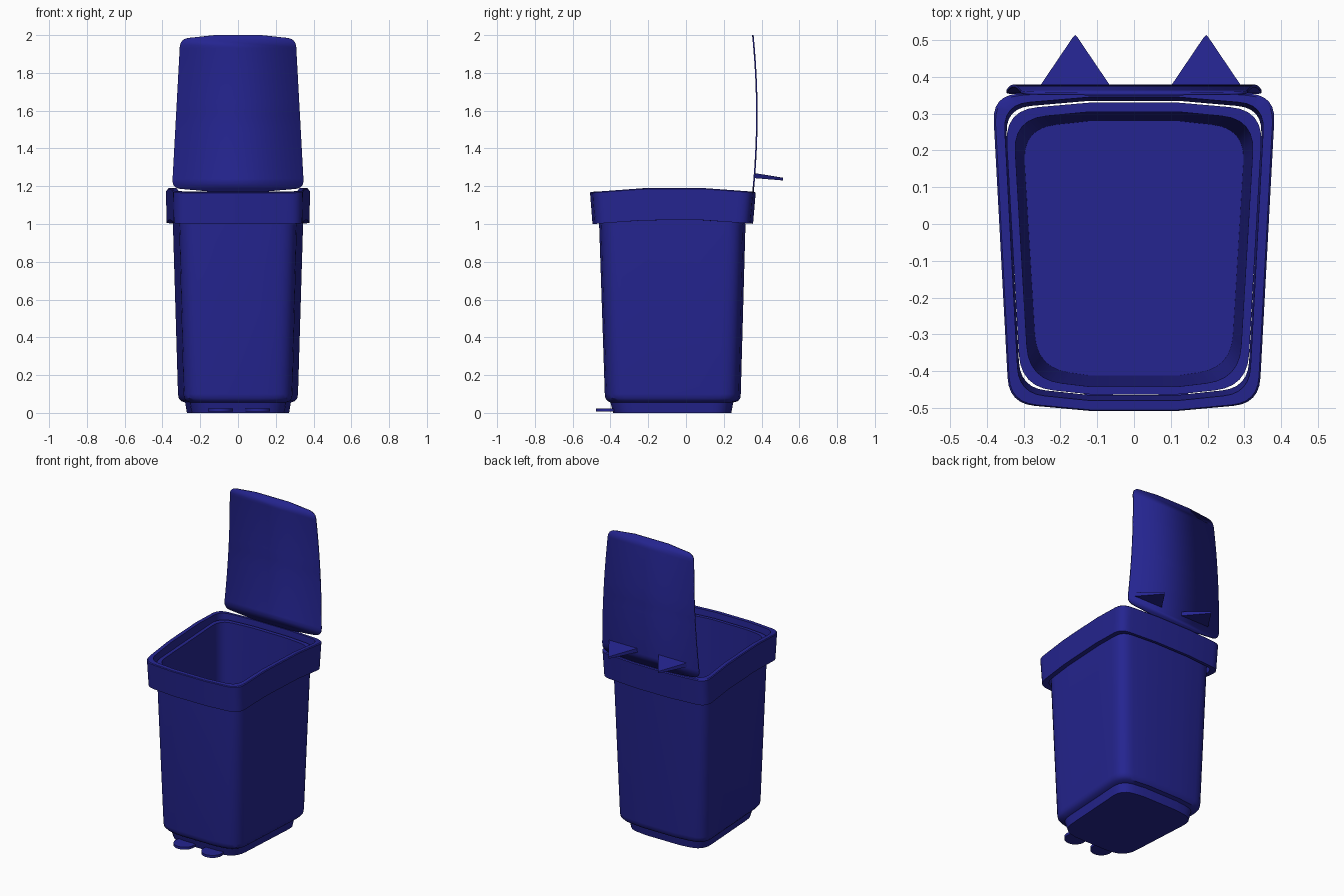
import bpy, bmesh
from mathutils import Vector

if "Cube" in bpy.data.objects:
    bpy.data.objects.remove(bpy.data.objects["Cube"])

blue = bpy.data.materials.new("navy blue plastic")
blue.diffuse_color = (0.018, 0.018, 0.28, 1)
blue.use_nodes = True
blue.node_tree.nodes["Principled BSDF"].inputs["Base Color"].default_value = blue.diffuse_color


def finish(name, bm, angle=35):
    bmesh.ops.recalc_face_normals(bm, faces=bm.faces)
    mesh = bpy.data.meshes.new(name)
    bm.to_mesh(mesh)
    bm.free()
    ob = bpy.data.objects.new(name, mesh)
    bpy.context.collection.objects.link(ob)
    mesh.materials.append(blue)
    bpy.ops.object.select_all(action='DESELECT')
    ob.select_set(True)
    bpy.context.view_layer.objects.active = ob
    bpy.ops.object.shade_smooth_by_angle(angle=angle * 3.14159 / 180)
    return ob


def outline(back, front, x_back, x_front, r, bow=0.02, flat=0.12, steps=6):
    """Tapered plan with bowed ends and rounded corners, as 2D points."""
    b1, b2 = Vector((flat, back)), Vector((x_back, back - bow))
    f2, f1 = Vector((x_front, front + bow)), Vector((flat, front))

    def corner(a, c, b):
        p, q = c + (a - c).normalized() * r, c + (b - c).normalized() * r
        out = []
        for i in range(steps + 1):
            t = i / steps
            out.append(p * (1 - t) ** 2 + c * 2 * t * (1 - t) + q * t * t)
        return out

    side = [b1] + corner(b1, b2, f2)
    side += [b2.lerp(f2, t) for t in (0.3, 0.4, 0.5, 0.6, 0.7)]
    side += corner(b2, f2, f1) + [f1]
    return side + [Vector((-p.x, p.y)) for p in reversed(side)]


def loft(bm, levels, r, arch=0.0, closed=False):
    """Bridge outlines; arch lifts the middle of the long sides."""
    loops = []
    for z, back, front, xb, xf in levels:
        ring = []
        for p in outline(back, front, xb, xf, r):
            d = max(0, abs(p.y + 0.06) - 0.16)
            ring.append(bm.verts.new((p.x, p.y, z + arch * max(0, 1 - d / 0.27))))
        loops.append(ring)
    pairs = list(zip(loops, loops[1:])) + ([(loops[-1], loops[0])] if closed else [])
    for a, b in pairs:
        for i in range(len(a)):
            j = (i + 1) % len(a)
            bm.faces.new((a[i], a[j], b[j], b[i]))
    if not closed:
        bm.faces.new(loops[0])
        bm.faces.new(loops[-1])


# Bin body: stepped base, tapered outer wall, lip, inner wall and floor
bm = bmesh.new()
loft(bm, [
    (0.0, 0.24, -0.385, 0.276, 0.240),
    (0.055, 0.25, -0.40, 0.285, 0.250),
    (0.062, 0.275, -0.415, 0.306, 0.268),
    (0.078, 0.287, -0.427, 0.319, 0.280),
    (0.10, 0.29, -0.43, 0.323, 0.283),
    (1.0, 0.315, -0.46, 0.350, 0.306),
    (1.14, 0.33, -0.463, 0.351, 0.308),
    (1.14, 0.305, -0.442, 0.328, 0.286),
    (0.08, 0.28, -0.412, 0.303, 0.264)], 0.09)
finish("bin_body", bm)

# Collar around the top with arched sides
bm = bmesh.new()
loft(bm, [
    (1.0, 0.355, -0.495, 0.382, 0.337),
    (1.165, 0.369, -0.508, 0.385, 0.340),
    (1.17, 0.364, -0.505, 0.380, 0.336),
    (1.17, 0.345, -0.48, 0.355, 0.313),
    (1.0, 0.335, -0.465, 0.350, 0.309)], 0.07, arch=0.02, closed=True)
finish("rim_collar", bm)

# Open lid: thin upright panel, gently curved
bm = bmesh.new()
pts = outline(2.0, 1.17, 0.306, 0.349, 0.045)
bm.faces.new([bm.verts.new((p.x, 0, p.y)) for p in pts])
for k in range(1, 12):
    bmesh.ops.bisect_plane(bm, geom=bm.verts[:] + bm.edges[:] + bm.faces[:],
                           plane_co=(0, 0, 1.17 + 0.83 * k / 12), plane_no=(0, 0, 1))
for v in bm.verts:
    v.co.y = 0.375 - 0.12 * (v.co.z - 1.58) ** 2
lid = finish("lid", bm)
solid = lid.modifiers.new("thickness", 'SOLIDIFY')
solid.thickness = 0.008
solid.offset = 0

# Wedge handles on the back of the lid
for side, cx in (("left", -0.16), ("right", 0.196)):
    bm = bmesh.new()
    rings = []
    for z_base, z_tip in ((1.243, 1.231), (1.27, 1.245)):
        rings.append([bm.verts.new(c) for c in (
            (cx - 0.106, 0.36, z_base), (cx + 0.106, 0.36, z_base),
            (cx + 0.006, 0.508, z_tip), (cx, 0.514, z_tip), (cx - 0.006, 0.508, z_tip))])
    low, high = rings
    bm.faces.new(low)
    bm.faces.new(high)
    for i in range(5):
        j = (i + 1) % 5
        bm.faces.new((low[i], low[j], high[j], high[i]))
    finish("lid_handle_" + side, bm)

# Flat round feet at the front of the base
for side, cx in (("left", -0.095), ("right", 0.105)):
    bm = bmesh.new()
    bmesh.ops.create_cone(bm, cap_ends=True, segments=32, radius1=0.065,
                          radius2=0.065, depth=0.016)
    bmesh.ops.translate(bm, verts=bm.verts, vec=(cx, -0.412, 0.016))
    finish("foot_" + side, bm)
